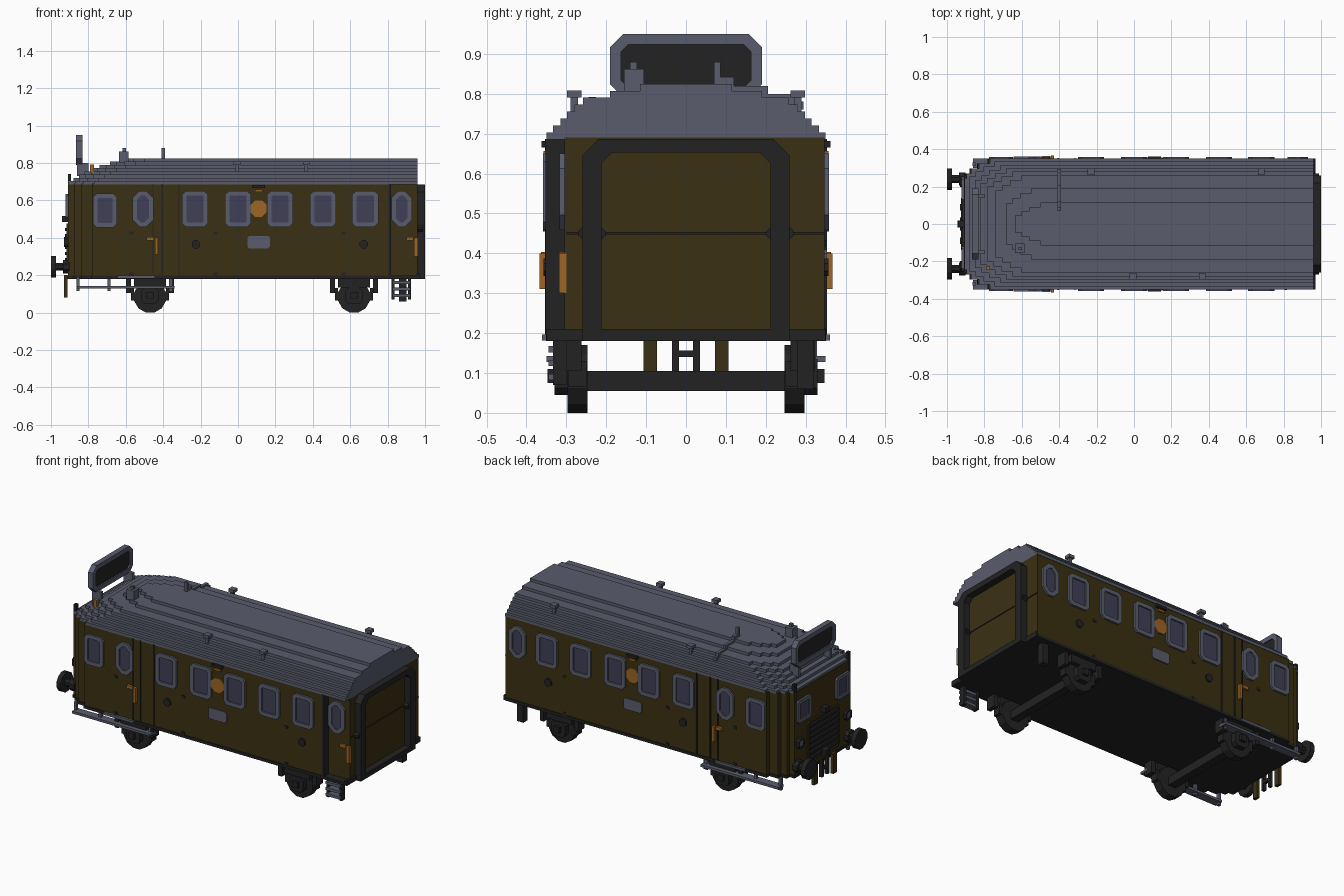
import bpy, bmesh, math
from mathutils import Vector

if "Cube" in bpy.data.objects:
    bpy.data.objects.remove(bpy.data.objects["Cube"], do_unlink=True)


def material(name, rgb):
    m = bpy.data.materials.new(name)
    m.use_nodes = True
    m.diffuse_color = (*rgb, 1)
    b = next(n for n in m.node_tree.nodes if n.type == 'BSDF_PRINCIPLED')
    b.inputs["Base Color"].default_value = (*rgb, 1)
    b.inputs["Roughness"].default_value = 0.8
    return m


OLIVE = material("olive_brown", (0.042, 0.030, 0.006))
GREY = material("slate_grey", (0.100, 0.108, 0.150))
DARK = material("near_black", (0.0165, 0.0165, 0.0165))
ORANGE = material("orange_brass", (0.34, 0.13, 0.018))
GLASS = material("window_blue", (0.052, 0.050, 0.095))


def prism(name, pts, axis, lo, hi, mat, inset=0, depth=0, inner=None, sides=()):
    """Extrude a 2D outline along an axis; optionally recess end faces in a second colour."""
    place = {'x': lambda a, b, c: (c, a, b), 'y': lambda a, b, c: (a, c, b),
             'z': lambda a, b, c: (a, b, c)}[axis]
    bm = bmesh.new()
    low = [bm.verts.new(place(a, b, lo)) for a, b in pts]
    high = [bm.verts.new(place(a, b, hi)) for a, b in pts]
    caps = {-1: bm.faces.new(low), 1: bm.faces.new(high)}
    n = len(pts)
    for i in range(n):
        j = (i + 1) % n
        bm.faces.new((low[i], low[j], high[j], high[i]))
    bmesh.ops.recalc_face_normals(bm, faces=bm.faces[:])
    for s in sides:
        caps[s].normal_update()
        bmesh.ops.inset_region(bm, faces=[caps[s]], thickness=inset, use_even_offset=True)
        caps[s].normal_update()
        move = caps[s].normal * -depth
        ext = bmesh.ops.extrude_discrete_faces(bm, faces=[caps[s]])["faces"][0]
        bmesh.ops.translate(bm, verts=ext.verts[:], vec=move)
        ext.material_index = 1
    me = bpy.data.meshes.new(name)
    bm.to_mesh(me)
    bm.free()
    me.materials.append(mat)
    if inner:
        me.materials.append(inner)
    ob = bpy.data.objects.new(name, me)
    bpy.context.collection.objects.link(ob)
    return ob


def box(name, x0, x1, y0, y1, z0, z1, mat):
    return prism(name, [(x0, y0), (x1, y0), (x1, y1), (x0, y1)], 'z', z0, z1, mat)


def clipped(a0, a1, b0, b1, c):
    """Rectangle with clipped corners."""
    return [(a0 + c, b0), (a1 - c, b0), (a1, b0 + c), (a1, b1 - c),
            (a1 - c, b1), (a0 + c, b1), (a0, b1 - c), (a0, b0 + c)]


def disc(a, b, r, n=12):
    return [(a + r * math.cos(math.tau * (i + .5) / n), b + r * math.sin(math.tau * (i + .5) / n))
            for i in range(n)]


def footprint(front, half, rear=0.96, run=0.13, cut=0.08, steps=4):
    """Plan outline with stair-stepped corners at the cab end."""
    top = [(rear, half)]
    for i in range(steps):
        x = front + run * (1 - i / steps) ** 2
        y = half - cut * i / (steps - 1)
        top.append((x, y))
        if i < steps - 1:
            top.append((x, half - cut * (i + 1) / (steps - 1)))
    top[-1] = (front, half - cut)
    return top + [(x, -y) for x, y in reversed(top)]


def span(s, base, thick):
    """Sorted y range for a plate standing proud of a side wall."""
    return sorted((s * base, s * (base + thick)))


# body with the recessed rear door on the front side
plan = footprint(-0.91, 0.347)
plan = plan[:-1] + [(0.81, -0.347), (0.81, -0.305), (0.96, -0.305)]
prism("body", plan, 'z', 0.195, 0.69, OLIVE)
prism("sill", footprint(-0.913, 0.351), 'z', 0.18, 0.197, DARK)
box("rear_beam", 0.955, 0.97, -0.35, 0.35, 0.18, 0.21, DARK)

# stepped roof
layers = [(0.35, -0.905), (0.333, -0.88), (0.315, -0.85), (0.298, -0.82),
          (0.28, -0.785), (0.258, -0.74), (0.19, -0.685), (0.115, -0.635)]
for i, (half, front) in enumerate(layers):
    z = 0.685 + i * 0.0175
    prism(f"roof_layer_{i + 1}", footprint(front, half, run=0.135, cut=min(0.08, half * 0.6)),
          'z', z, z + 0.0175, GREY)

# headboard on struts
prism("headboard", clipped(-0.19, 0.19, 0.79, 0.95, 0.033), 'x', -0.865, -0.832, GREY,
      0.027, 0.008, DARK, (-1, 1))
for s in (-1, 1):
    box("headboard_strut", -0.86, -0.80, s * 0.15 - 0.01, s * 0.15 + 0.01, 0.73, 0.80, GREY)

# roof fittings
for x, y in ((-0.005, -0.28), (0.365, -0.28), (-0.23, 0.28), (0.68, 0.28)):
    box("vent_stem", x - 0.009, x + 0.009, y - 0.009, y + 0.009, 0.75, 0.792, GREY)
    box("vent_cap", x - 0.018, x + 0.018, y - 0.018, y + 0.018, 0.79, 0.808, GREY)
box("chimney_base", -0.635, -0.585, -0.155, -0.105, 0.80, 0.862, GREY)
box("chimney_top", -0.617, -0.60, -0.14, -0.123, 0.86, 0.88, GREY)
box("mast", -0.408, -0.39, 0.07, 0.087, 0.82, 0.88, GREY)
box("mast_foot", -0.408, -0.39, 0.07, 0.12, 0.82, 0.842, GREY)
for y0, y1, z in ((0.115, 0.205, 0.82), (0.19, 0.275, 0.80), (0.255, 0.295, 0.78)):
    box("mast_pipe", -0.408, -0.39, y0, y1, z - 0.02, z, GREY)
box("roof_whistle", -0.79, -0.77, -0.245, -0.225, 0.75, 0.792, ORANGE)

# side windows and fittings, repeated on both sides
windows = [(-0.775, -0.648, 0.455, 0.637), (-0.565, -0.452, 0.458, 0.65)]
windows += [(x - 0.07, x + 0.07, 0.458, 0.65) for x in (-0.23, 0, 0.225, 0.455, 0.68)]
windows += [(0.82, 0.93, 0.458, 0.65)]
for s, side in ((-1, "front"), (1, "back")):
    for i, (x0, x1, z0, z1) in enumerate(windows):
        wall = 0.305 if (s < 0 and i == 7) else 0.347
        c = 0.038 if i in (1, 7) else 0.02
        prism(f"window_{side}_{i + 1}", clipped(x0, x1, z0, z1, c), 'y', *span(s, wall, 0.012),
              GREY, 0.024, 0.008, GLASS, (s,))
    prism(f"crest_{side}", clipped(0.068, 0.152, 0.512, 0.6, 0.024), 'y', *span(s, 0.347, 0.008), ORANGE)
    prism(f"number_plate_{side}", clipped(0.05, 0.17, 0.343, 0.41, 0.01), 'y', *span(s, 0.347, 0.007), GREY)
    box(f"side_lamp_{side}", 0.075, 0.145, *span(s, 0.347, 0.015), 0.665, 0.682, DARK)
    box(f"side_lamp_bracket_{side}", 0.09, 0.13, *span(s, 0.347, 0.01), 0.645, 0.657, ORANGE)
    for x in (-0.225, 0.672):
        prism(f"filler_cap_{side}", disc(x, 0.365, 0.024, 8), 'y', *span(s, 0.347, 0.01), DARK)
    for x in (-0.57, -0.12, 0.565):
        for z in (0.205, 0.425):
            box(f"rivet_{side}", x - 0.01, x + 0.01, *span(s, 0.347, 0.004), z - 0.008, z + 0.008, DARK)
    # cab door posts and handles
    for x in (-0.455, -0.405, -0.315):
        box(f"door_post_{side}", x - 0.003, x + 0.003, *span(s, 0.347, 0.006), 0.197, 0.687, DARK)
    box(f"cab_handrail_{side}", -0.443, -0.427, *span(s, 0.347, 0.02), 0.31, 0.4, ORANGE)
    box(f"cab_handle_{side}", -0.488, -0.45, *span(s, 0.347, 0.016), 0.385, 0.403, ORANGE)
    # running board below the cab
    box(f"running_board_{side}", -0.86, -0.34, *span(s, 0.30, 0.05), 0.128, 0.142, GREY)
    box(f"door_tread_{side}", -0.645, -0.445, *span(s, 0.325, 0.036), 0.182, 0.197, GREY)
    for x in (-0.855, -0.69, -0.36):
        box(f"board_hanger_{side}", x - 0.008, x + 0.008, *span(s, 0.31, 0.018), 0.115, 0.19, GREY)

# rear door hardware and steps
box("rear_door_post", 0.805, 0.818, -0.352, -0.30, 0.197, 0.687, DARK)
box("rear_handrail", 0.942, 0.962, -0.318, -0.30, 0.30, 0.40, ORANGE)
box("rear_handle", 0.9, 0.938, -0.318, -0.30, 0.385, 0.403, ORANGE)
for x in (0.83, 0.916):
    box("step_rail", x - 0.008, x + 0.008, -0.333, -0.30, 0.07, 0.185, DARK)
for z in (0.09, 0.125, 0.16):
    box("step_tread", 0.825, 0.922, -0.345, -0.305, z - 0.008, z + 0.008, GREY)
box("rear_leg", 0.86, 0.9, 0.28, 0.32, 0.06, 0.185, DARK)

# gangway frame on the rear end
arch = [(-0.26, 0.18), (-0.26, 0.645), (-0.22, 0.686), (0.22, 0.686), (0.26, 0.645), (0.26, 0.18),
        (0.212, 0.18), (0.212, 0.625), (0.185, 0.653), (-0.185, 0.653), (-0.212, 0.625), (-0.212, 0.18)]
prism("gangway_frame", arch, 'x', 0.955, 1.0, DARK)
box("gangway_threshold", 0.955, 1.0, -0.26, 0.26, 0.18, 0.21, DARK)
box("rear_rib", 0.955, 0.964, -0.30, 0.345, 0.447, 0.453, DARK)
for s in (-1, 1):
    prism("gangway_latch", clipped(s * 0.236 - 0.034, s * 0.236 + 0.034, 0.434, 0.466, 0.01),
          'x', 0.96, 0.99, DARK)

# wheelsets with axle boxes and spring hangers
for x in (-0.47, 0.62):
    box("axle", x - 0.025, x + 0.025, -0.25, 0.25, 0.055, 0.105, DARK)
    for s in (-1, 1):
        prism("wheel", disc(x, 0.085, 0.088), 'y', *span(s, 0.247, 0.05), DARK)
        prism("axle_box", clipped(x - 0.045, x + 0.045, 0.045, 0.135, 0.018), 'y', *span(s, 0.295, 0.035), DARK)
        box("leaf_spring", x - 0.085, x + 0.085, *span(s, 0.265, 0.06), 0.135, 0.182, DARK)
        box("axle_cover", x - 0.018, x + 0.018, *span(s, 0.325, 0.022), 0.075, 0.11, DARK)
        for d in (-1, 1):
            a, b = x + d * 0.115, x + d * 0.093
            box("brake_hanger", a - 0.013, a + 0.013, *span(s, 0.262, 0.06), 0.105, 0.182, DARK)
            box("brake_shoe", b - 0.008, b + 0.008, *span(s, 0.25, 0.045), 0.065, 0.13, DARK)

# cab end: windows, lamps, buffers
for s in (-1, 1):
    y = s * 0.185
    prism("cab_window", clipped(y - 0.065, y + 0.065, 0.50, 0.635, 0.012), 'x', -0.922, -0.90,
          GREY, 0.022, 0.008, GLASS, (-1,))
    prism("headlamp", clipped(s * 0.225 - 0.028, s * 0.225 + 0.028, 0.35, 0.405, 0.012),
          'x', -0.93, -0.90, DARK, 0.01, 0.003, GREY, (-1,))
    box("corner_lamp", -0.91, -0.892, s * 0.255 - 0.012, s * 0.255 + 0.012, 0.62, 0.74, DARK)
    prism("buffer_stem", disc(s * 0.24, 0.245, 0.023, 8), 'x', -0.99, -0.90, DARK)
    prism("buffer_collar", disc(s * 0.24, 0.245, 0.038, 8), 'x', -0.935, -0.90, DARK)
    prism("buffer_plate", disc(s * 0.24, 0.245, 0.06), 'x', -1.0, -0.972, DARK)
    box("rail_guard", -0.93, -0.912, s * 0.09 - 0.017, s * 0.09 + 0.017, 0.08, 0.2, OLIVE)
    box("coupling_link", -0.93, -0.912, s * 0.026 - 0.009, s * 0.026 + 0.009, 0.10, 0.2, DARK)
box("coupling_bar", -0.93, -0.912, -0.03, 0.03, 0.14, 0.157, DARK)
box("coupling_hook", -0.945, -0.90, -0.02, 0.02, 0.225, 0.26, DARK)
box("marker_lamp", -0.942, -0.90, -0.018, 0.018, 0.485, 0.515, DARK)

# radiator grille
prism("grille_frame", clipped(-0.15, 0.15, 0.22, 0.475, 0.015), 'x', -0.918, -0.90, OLIVE,
      0.014, 0.006, DARK, (-1,))
for i in range(7):
    z = 0.25 + i * 0.0325
    box("grille_slat", -0.924, -0.908, -0.138, 0.138, z - 0.008, z + 0.008, DARK)
